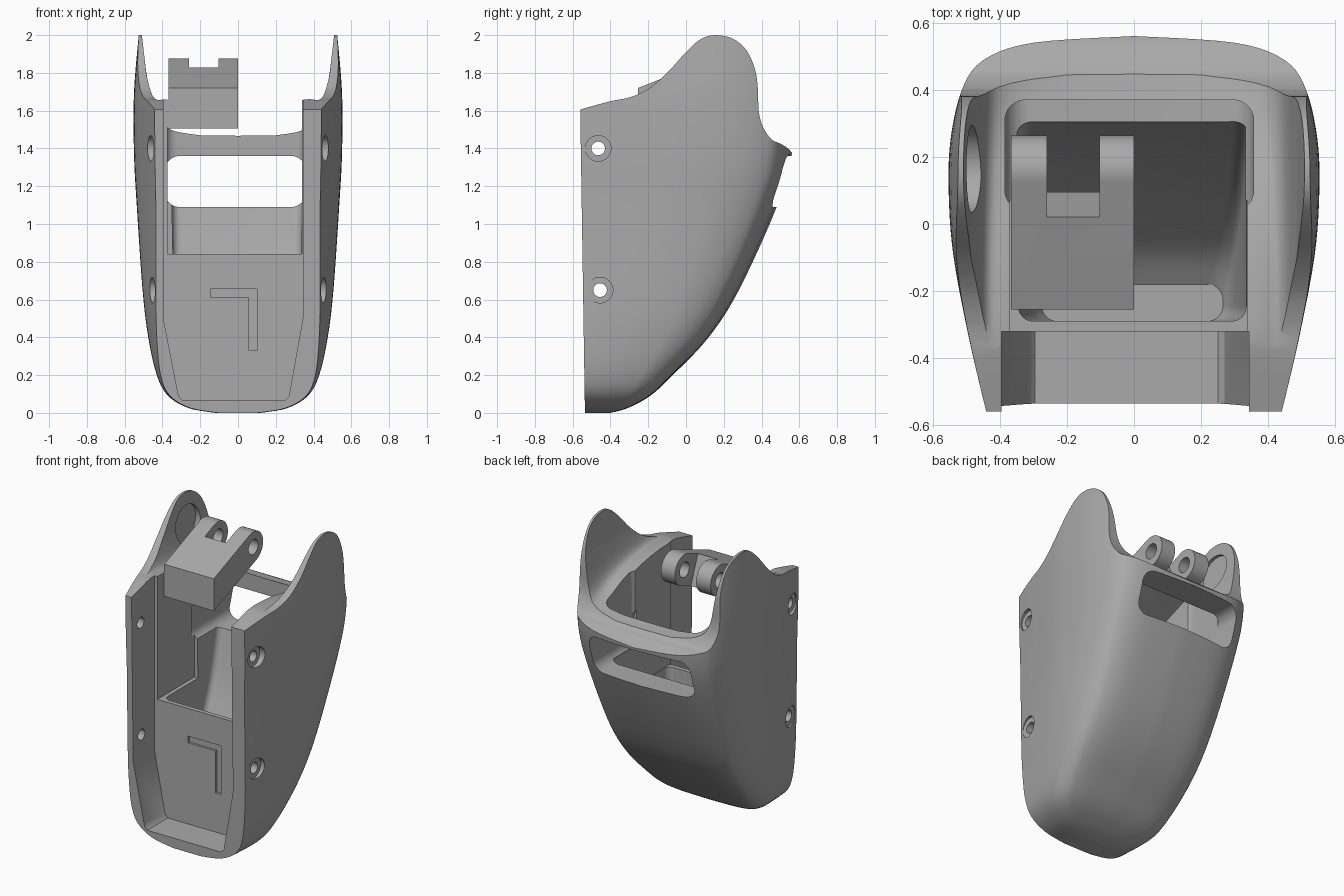
import bpy, bmesh
from math import sin, cos, pi, atan, radians

cube = bpy.data.objects.get("Cube")
if cube:
    bpy.data.objects.remove(cube)

grey = bpy.data.materials.new("plain grey")
grey.use_nodes = True
colour = (0.4, 0.4, 0.4, 1)
grey.diffuse_color = colour
grey.node_tree.nodes["Principled BSDF"].inputs["Base Color"].default_value = colour


def spline(pts, n):
    """Catmull-Rom curve through points of any dimension."""
    out = []
    for i in range(len(pts) - 1):
        a, b = pts[max(i - 1, 0)], pts[i]
        c, d = pts[i + 1], pts[min(i + 2, len(pts) - 1)]
        for k in range(n):
            t = k / n
            out.append(tuple(
                q + t * (r - p) / 2 + t * t * (p - 2.5 * q + 2 * r - s / 2)
                + t ** 3 * (1.5 * (q - r) + (s - p) / 2)
                for p, q, r, s in zip(a, b, c, d)))
    return out + [tuple(pts[-1])]


def loft(name, rings):
    """Closed solid through rings with equal point counts."""
    bm = bmesh.new()
    rows = [[bm.verts.new(p) for p in ring] for ring in rings]
    n = len(rows[0])
    for a, b in zip(rows, rows[1:]):
        for i in range(n):
            j = (i + 1) % n
            bm.faces.new((a[i], a[j], b[j], b[i]))
    bm.faces.new(rows[0][::-1])
    bm.faces.new(rows[-1])
    bmesh.ops.recalc_face_normals(bm, faces=bm.faces)
    mesh = bpy.data.meshes.new(name)
    bm.to_mesh(mesh)
    bm.free()
    mesh.materials.append(grey)
    obj = bpy.data.objects.new(name, mesh)
    bpy.context.collection.objects.link(obj)
    return obj


def prism_x(name, yz, x0, x1):
    return loft(name, [[(x, y, z) for y, z in yz] for x in (x0, x1)])


def prism_y(name, xz, y0, y1):
    return loft(name, [[(x, y, z) for x, z in xz] for y in (y0, y1)])


def round_rect(a0, a1, b0, b1, r, n=8):
    """Outline of a rectangle with rounded corners."""
    corners = ((a1 - r, b1 - r), (a0 + r, b1 - r), (a0 + r, b0 + r), (a1 - r, b0 + r))
    return [(ca + r * cos(pi / 2 * (q + k / n)), cb + r * sin(pi / 2 * (q + k / n)))
            for q, (ca, cb) in enumerate(corners) for k in range(n + 1)]


def box(name, x0, x1, y0, y1, z0, z1):
    return prism_x(name, [(y0, z0), (y1, z0), (y1, z1), (y0, z1)], x0, x1)


def rod(name, x0, x1, y, z, r, n=32):
    return prism_x(name, [(y + r * cos(2 * pi * k / n), z + r * sin(2 * pi * k / n))
                          for k in range(n)], x0, x1)


def carve(obj, cutter, operation='DIFFERENCE'):
    mod = obj.modifiers.new("cut", 'BOOLEAN')
    mod.operation = operation
    mod.solver = 'EXACT'
    mod.object = cutter
    bpy.context.view_layer.objects.active = obj
    bpy.ops.object.modifier_apply(modifier=mod.name)
    bpy.data.objects.remove(cutter)


def smooth(obj):
    bpy.ops.object.select_all(action='DESELECT')
    obj.select_set(True)
    bpy.context.view_layer.objects.active = obj
    bpy.ops.object.shade_smooth_by_angle(angle=radians(32))


# Shell body: rows of height, front half width, widest half width, back depth
rows = [(0, .10, .12, -.40), (.025, .25, .26, -.31), (.09, .36, .37, -.19),
        (.2, .41, .43, -.07), (.4, .43, .475, .12), (.65, .435, .505, .28),
        (1.09, .435, .535, .48), (1.37, .44, .55, .56), (1.7, .44, .55, .565),
        (2.05, .43, .52, .565)]
# Half section: share of depth, blend from front to widest, share of widest
flank = [(0, 0, 1), (.19, .45, 1), (.41, .87, 1), (.58, 1, 1), (.72, 1, .99),
         (.85, 1, .93), (.93, 1, .82), (.98, 1, .55), (1, 1, 0)]
flank = spline(flank, 5)


def body_ring(z, wf, wm, yb):
    yf = -.535 - .025 * min(z / 1.6, 1)
    half = [((wf + (wm - wf) * s) * c, yf + (yb - yf) * t, z) for t, s, c in flank]
    return half + [(-x, y, z) for x, y, z in half[-2::-1]]


shell = loft("shell", [body_ring(*r) for r in spline(rows, 5)])

# Side outline with raised ears and the rear bar
crest = spline([(-.565, 1.605), (-.4, 1.65), (-.3, 1.67), (-.2, 1.715), (-.1, 1.80),
                (0, 1.91), (.08, 1.98), (.16, 2.0), (.25, 1.98), (.32, 1.92),
                (.365, 1.82), (.38, 1.72), (.385, 1.6), (.405, 1.52), (.45, 1.45),
                (.5, 1.425), (.54, 1.40), (.57, 1.365)], 4)
carve(shell, prism_x("outline", [(-.8, 1.56)] + crest + [(.8, 1.3), (.8, -.2), (-.8, -.2)],
                     -.8, .8), 'INTERSECT')


# Hollow between the ears, deeper towards the back
def ear_ring(y, floor):
    half = spline([(.2, floor - .01), (.36, floor + .02), (.44, floor * .6 + .68),
                   (.48, 1.77), (.495, 1.88), (.52, 2.1)], 5)
    half = [(0, floor - .012)] + half
    return [(x, y, z) for x, z in half] + [(-x, y, z) for x, z in half[:0:-1]]


carve(shell, loft("ear_hollow", [ear_ring(y, f) for y, f in spline(
    [(-.7, 1.64), (-.2, 1.635), (.1, 1.58), (.3, 1.50), (.45, 1.465), (.7, 1.45)], 5)]))

# Front recess
carve(shell, prism_y("recess", [(-.395, 2.2), (-.395, .5), (-.315, .09), (-.295, .068),
                                (.25, .068), (.27, .09), (.343, .5), (.343, 2.2)],
                     -.8, -.32))

# Deep cavity following the curved back
cavity = spline([(.16, .27, -.18), (.25, .30, -.07), (.45, .325, .07), (.65, .335, .17),
                 (.84, .34, .24), (1.11, .345, .31)], 4)
carve(shell, loft("cavity", [[(x, y, z) for x, y in round_rect(-w - .005, w - .005, -.29, yb, .045)]
                             for z, w, yb in cavity]))
carve(shell, box("top_opening", -.372, .338, -.35, .07, .84, 2.2))
carve(shell, loft("rear_opening", [[(x, y, z) for x, y in round_rect(-.385, .357, .04, .37, .06)]
                                   for z in (1.25, 2.2)]))

# Slot through the back
carve(shell, prism_y("slot", round_rect(-.385, .357, 1.09, 1.36, .075), .041, .8))

# Screw holes with counterbores on both sides
for y, z in ((-.465, 1.40), (-.455, .65)):
    carve(shell, rod("screw_hole", -.8, .8, y, z, .036))
    for side in (-1, 1):
        carve(shell, rod("counterbore", side * .438, side * .8, y, z, .068))

# Round pocket inside one ear
carve(shell, rod("ear_pocket", -.52, -.3, .165, 1.79, .13, 48))

# Angled groove in the front panel
carve(shell, prism_y("groove", [(-.145, .61), (.058, .61), (.058, .33), (.1, .33),
                                (.1, .655), (-.145, .655)], -.4, -.305))
smooth(shell)

# Hinge block: sloping bar with a rounded, forked end
tilt = atan(.39)
cy, cz, radius = .162, 1.773, .1025
end = [(cy + radius * cos(tilt + a), cz + radius * sin(tilt + a))
       for a in [pi * (k / 24 - .5) for k in range(25)]]
hinge = prism_x("hinge_block", [(-.255, 1.72), (-.255, 1.505)] + end, -.367, 0)
fork = [(.02 - .039, 1.83 + .1), (.02 + .117, 1.83 - .3), (.5, 1.53), (.5, 2.1)]
carve(hinge, prism_x("fork_gap", fork, -.26, -.103))
carve(hinge, rod("pin_hole", -.6, .2, cy, cz, .05))
smooth(hinge)
